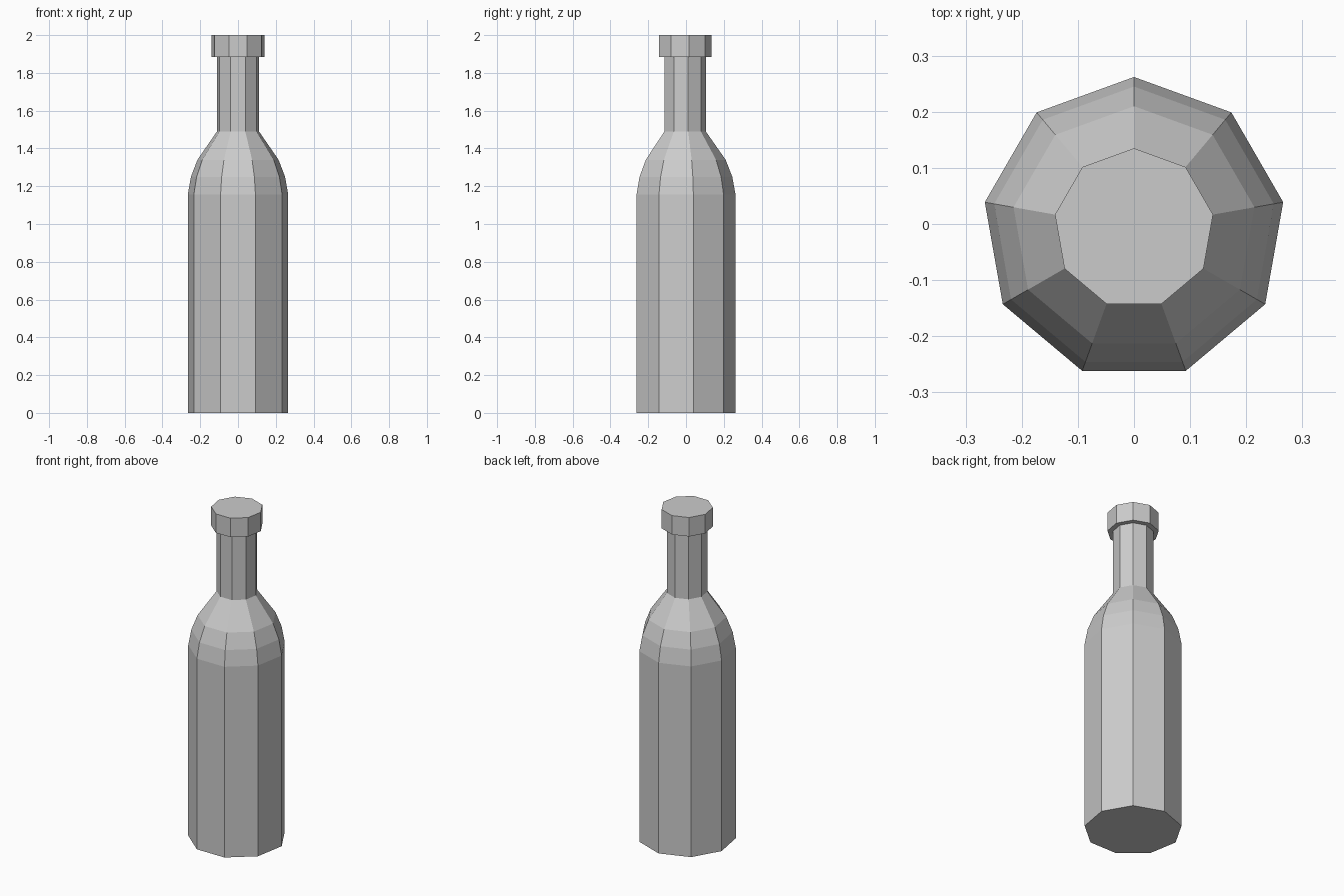
import bpy, bmesh
from math import sin, cos, tau

if "Cube" in bpy.data.objects:
    bpy.data.objects.remove(bpy.data.objects["Cube"])

SIDES = 9
Y_OFFSET = -0.008  # centres the nine-sided outline on y = 0


def lathe(name, profile, close_bottom=False, close_top=False):
    """Faceted solid of revolution from (radius, z) points, bottom to top."""
    bm = bmesh.new()
    rings = [[bm.verts.new((r * sin(-tau * i / SIDES),
                            r * cos(tau * i / SIDES) + Y_OFFSET, z))
              for i in range(SIDES)] for r, z in profile]
    for low, high in zip(rings, rings[1:]):
        for i in range(SIDES):
            j = (i + 1) % SIDES
            bm.faces.new((low[i], low[j], high[j], high[i]))
    if close_bottom:
        bm.faces.new(rings[0][::-1])
    if close_top:
        bm.faces.new(rings[-1])
    mesh = bpy.data.meshes.new(name)
    bm.to_mesh(mesh)
    bm.free()
    obj = bpy.data.objects.new(name, mesh)
    bpy.context.collection.objects.link(obj)
    return obj


NECK = 0.113

# Body, rounded shoulder and neck
lathe("bottle_body", [(0.27, 0), (0.27, 1.156), (0.253, 1.25), (0.218, 1.34),
                      (NECK, 1.49), (NECK, 1.885)], close_bottom=True)

# Cap with an overhanging rim that meets the neck
lathe("bottle_cap", [(NECK, 1.885), (0.143, 1.885), (0.143, 2.0)], close_top=True)
